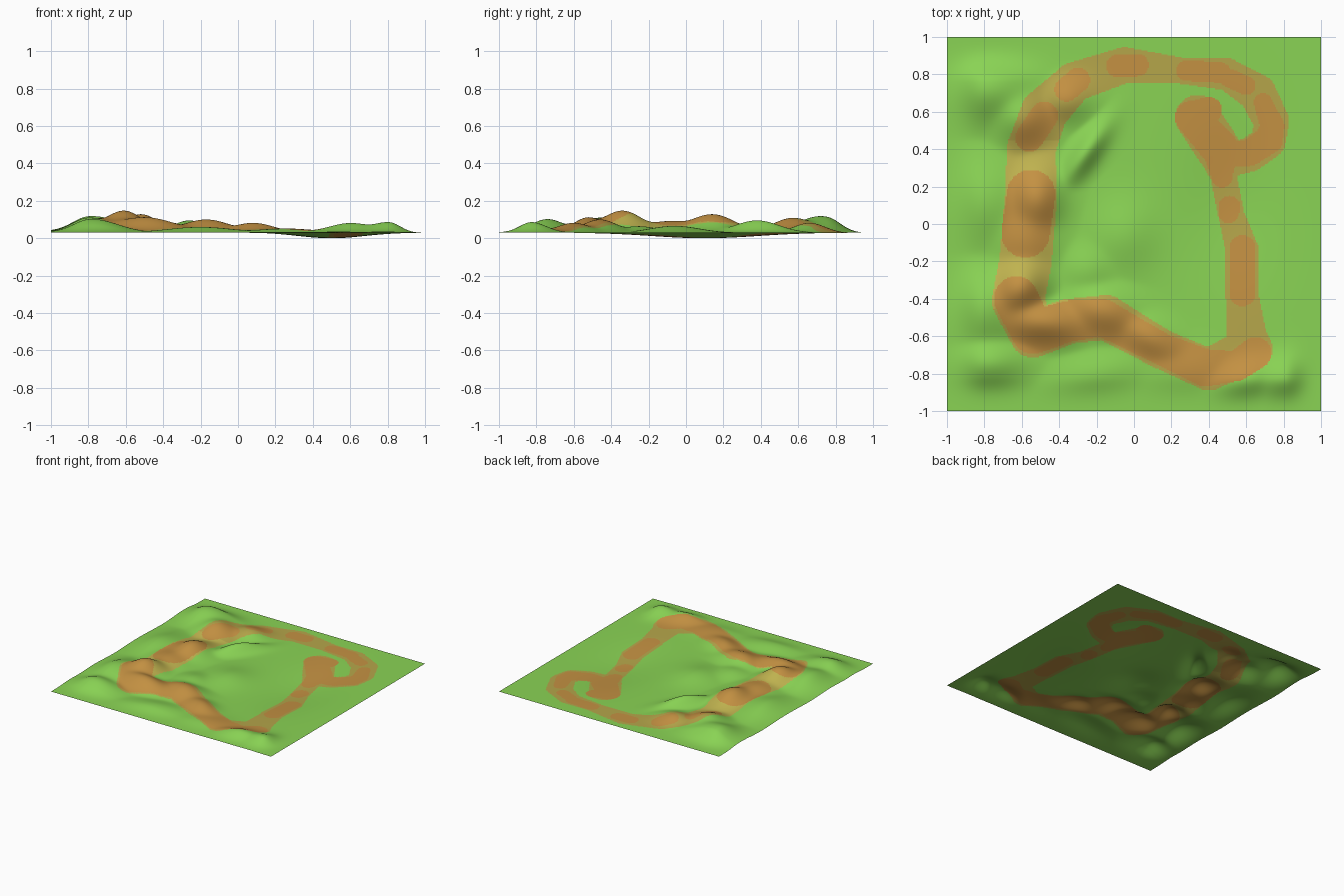
import bpy, bmesh, math

N = 300          # grid cells per side
BASE = 0.03      # level of the flat meadow

# hills: x, y, radius x, radius y, turn in degrees, height above the meadow
HILLS = [
    (-0.78, 0.72, .20, .15, 0, .088), (-0.80, 0.12, .19, .20, 0, .060),
    (-0.80, -0.45, .17, .18, 0, .080), (-0.78, -0.74, .17, .11, 0, .072),
    (-0.61, -0.34, .12, .14, -30, .117), (-0.50, -0.52, .20, .10, -5, .082),
    (-0.52, 0.14, .12, .15, 0, .098), (-0.58, -0.08, .15, .18, 0, .062),
    (-0.60, 0.57, .13, .13, 0, .078), (-0.26, 0.38, .06, .17, -35, .065),
    (-0.36, 0.66, .12, .10, 0, .052), (-0.17, -0.46, .16, .11, -15, .070),
    (0.08, -0.60, .15, .09, -30, .052), (-0.05, -0.06, .14, .16, 0, .036),
    (-0.25, -0.25, .12, .12, 0, .034), (-0.20, -0.80, .22, .10, 10, .030),
    (0.25, -0.78, .20, .12, 0, .022), (0.60, -0.84, .15, .09, 15, .052),
    (0.80, -0.83, .12, .10, 15, .056),
]

# path outline and worn patches: chains of x, y, half width
PATH = [[
    (.34, .57, .12), (.45, .4, .12), (.48, .25, .07), (.52, .05, .07), (.58, -.15, .09),
    (.58, -.4, .09), (.6, -.6, .11), (.62, -.67, .12), (.4, -.78, .11), (.15, -.67, .105),
    (-.15, -.5, .12), (-.35, -.52, .12), (-.54, -.59, .125), (-.62, -.41, .14),
    (-.58, -.2, .14), (-.55, .15, .14), (-.55, .4, .13), (-.48, .6, .125), (-.32, .76, .105),
    (-.05, .85, .095), (.25, .82, .07), (.5, .8, .085), (.66, .7, .1), (.735, .55, .095),
    (.72, .44, .09), (.62, .37, .09), (.5, .34, .09)]]
PATCHES = [
    [(-.63, -.40, .12), (-.54, -.58, .115), (-.35, -.52, .11), (-.17, -.5, .10),
     (.15, -.67, .085), (.38, -.77, .10), (.55, -.76, .08), (.65, -.69, .085)],
    [(.58, -.37, .07), (.58, -.13, .07)],
    [(.505, .06, .055), (.51, .09, .06)],
    [(.47, .25, .055), (.46, .4, .10), (.31, .57, .09), (.40, .61, .07)],
    [(.5, .37, .07), (.62, .38, .07), (.72, .45, .075), (.74, .52, .065), (.69, .65, .05)],
    [(.51, .78, .05), (.60, .74, .05)],
    [(.28, .82, .055), (.46, .81, .055)],
    [(-.09, .845, .06), (.02, .85, .06)],
    [(-.36, .72, .065), (-.30, .77, .065)],
    [(-.56, .46, .075), (-.48, .58, .075)],
    [(-.58, -.05, .13), (-.55, .16, .13)],
]


def smooth(t):
    t = min(1.0, max(0.0, t))
    return t * t * (3 - 2 * t)


def prepare(h):
    a = math.radians(h[4])
    return h[0], h[1], h[2], h[3], math.cos(a), math.sin(a), h[5]


SHAPED = [prepare(h) for h in HILLS]


def height(x, y):
    total = 0.0
    for hx, hy, rx, ry, c, s, h in SHAPED:
        dx, dy = x - hx, y - hy
        u, v = (dx * c + dy * s) / rx, (dy * c - dx * s) / ry
        q = (u * u + v * v) * 0.75
        if q < 8:
            total += (h * math.exp(-q)) ** 3
    z = total ** (1 / 3)
    # back and right rims stay flat, left and front rims keep some relief
    z *= smooth((0.98 - y) / 0.22) * smooth((0.99 - x) / 0.18)
    z *= 0.4 + 0.6 * smooth((x + 1) / 0.2)
    z *= 0.35 + 0.65 * smooth((y + 1) / 0.18)
    # shallow hollow in the meadow
    z -= 0.03 * math.exp(-(((x - .5) / .25) ** 2 + ((y - .1) / .4) ** 2))
    return BASE + z


def segments(chains):
    return [(a, b) for ch in chains for a, b in zip(ch, ch[1:])]


def inside(x, y, segs):
    for (ax, ay, ar), (bx, by, br) in segs:
        dx, dy = bx - ax, by - ay
        t = ((x - ax) * dx + (y - ay) * dy) / (dx * dx + dy * dy)
        t = min(1.0, max(0.0, t))
        r = ar + (br - ar) * t
        if (x - ax - dx * t) ** 2 + (y - ay - dy * t) ** 2 < r * r:
            return True
    return False


def material(name, rgb):
    m = bpy.data.materials.new(name)
    lin = [c / 12.92 if c < .04 else ((c + .055) / 1.055) ** 2.4 for c in rgb]
    m.diffuse_color = (*lin, 1)
    return m


# terrain sheet
bm = bmesh.new()
bmesh.ops.create_grid(bm, x_segments=N, y_segments=N, size=1.0)
for v in bm.verts:
    v.co.z = height(v.co.x, v.co.y)
low = min(v.co.z for v in bm.verts)
for v in bm.verts:
    v.co.z -= low

# colours: grass, path, worn patches on the path
path_segs, patch_segs = segments(PATH), segments(PATCHES)
for f in bm.faces:
    f.smooth = True
    c = f.calc_center_median()
    if inside(c.x, c.y, patch_segs):
        f.material_index = 3
    elif inside(c.x, c.y, path_segs):
        f.material_index = 2 if c.x < -.35 and -.45 < c.y < .45 else 1

mesh = bpy.data.meshes.new("terrain")
bm.to_mesh(mesh)
bm.free()
for name, rgb in (("grass_green", (.54, .83, .33)), ("path_tan", (.71, .65, .29)),
                  ("path_olive", (.75, .70, .31)), ("dirt_orange", (.77, .57, .26))):
    mesh.materials.append(material(name, rgb))
terrain = bpy.data.objects.new("terrain", mesh)
bpy.context.collection.objects.link(terrain)
